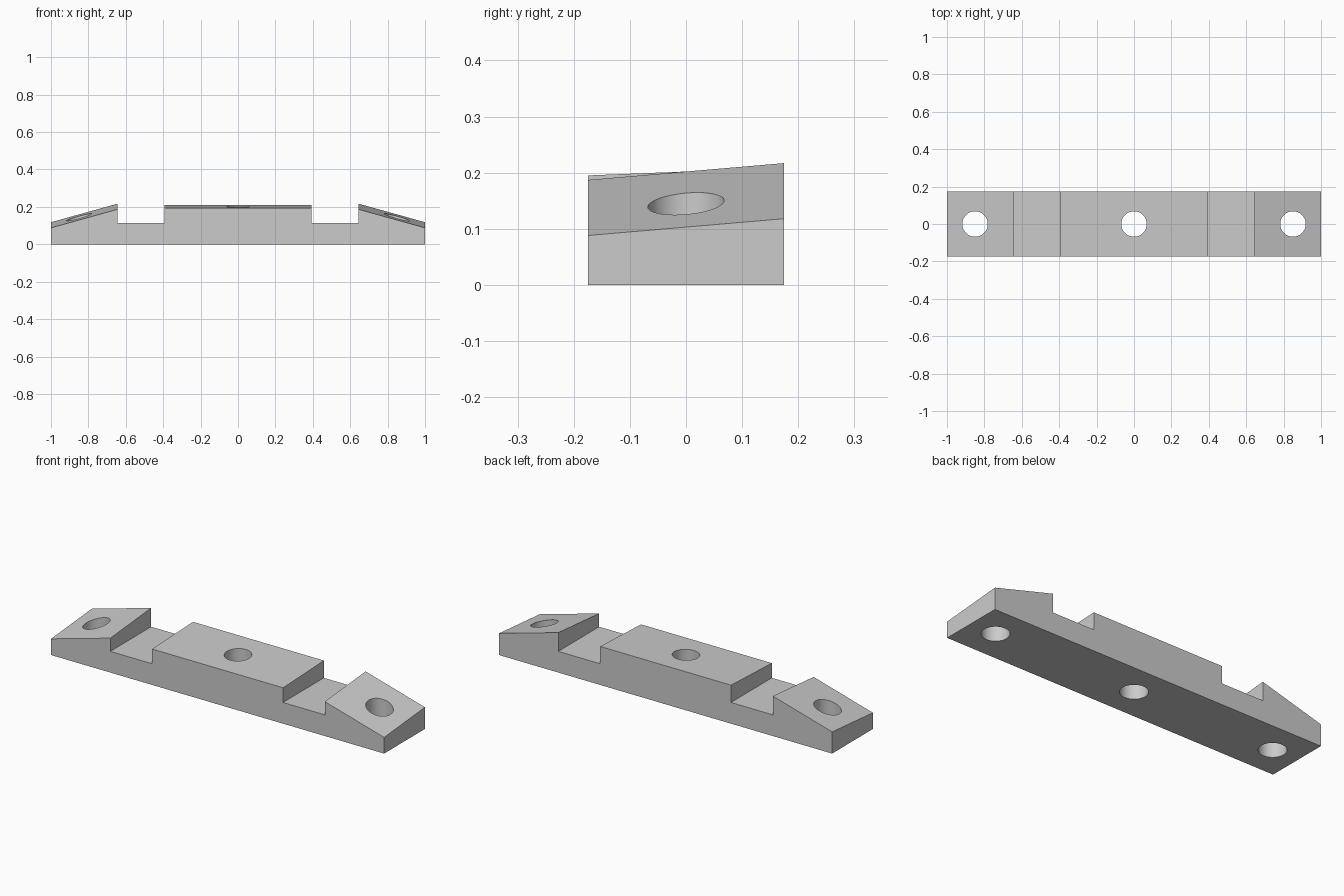
import bpy
import bmesh
import math

cube = bpy.data.objects.get("Cube")
if cube:
    bpy.data.objects.remove(cube, do_unlink=True)

HALF_DEPTH = 0.175
HOLE_RADIUS = 0.068
HOLE_SPACING = 0.85

grey = bpy.data.materials.new("grey")
grey.use_nodes = True
colour = (0.6, 0.6, 0.6, 1)
grey.diffuse_color = colour
grey.node_tree.nodes["Principled BSDF"].inputs["Base Color"].default_value = colour

# Right half of the outline: x, height at the front, height at the back
half = [
    (1.0, 0.0, 0.0),
    (1.0, 0.088, 0.118),      # outer edge of the tilted end pad
    (0.644, 0.187, 0.217),    # inner edge of the tilted end pad
    (0.644, 0.115, 0.115),    # flat notch
    (0.393, 0.115, 0.115),
    (0.393, 0.195, 0.209),    # raised centre pad
]
outline = half + [(-x, f, b) for x, f, b in reversed(half)]

# Bar body: front and back outlines joined by strips
bm = bmesh.new()
front = [bm.verts.new((x, -HALF_DEPTH, f)) for x, f, b in outline]
back = [bm.verts.new((x, HALF_DEPTH, b)) for x, f, b in outline]
bm.faces.new(front)
bm.faces.new(reversed(back))
for i in range(len(outline)):
    j = (i + 1) % len(outline)
    bm.faces.new((front[i], back[i], back[j], front[j]))
bmesh.ops.recalc_face_normals(bm, faces=bm.faces)
mesh = bpy.data.meshes.new("mounting_bar")
bm.to_mesh(mesh)
bm.free()
mesh.materials.append(grey)
bar = bpy.data.objects.new("mounting_bar", mesh)
bpy.context.collection.objects.link(bar)

# Three vertical through holes
cutters = []
for x in (-HOLE_SPACING, 0, HOLE_SPACING):
    bpy.ops.mesh.primitive_cylinder_add(vertices=64, radius=HOLE_RADIUS, depth=1, location=(x, 0, 0.1))
    cutter = bpy.context.object
    cutter.name = "hole_cutter"
    cutter.hide_render = True
    cutter.data.materials.append(grey)
    cutters.append(cutter)
    mod = bar.modifiers.new("hole", "BOOLEAN")
    mod.operation = "DIFFERENCE"
    mod.solver = "EXACT"
    mod.object = cutter

bpy.ops.object.select_all(action="DESELECT")
bar.select_set(True)
bpy.context.view_layer.objects.active = bar
for mod in list(bar.modifiers):
    bpy.ops.object.modifier_apply(modifier=mod.name)
for cutter in cutters:
    bpy.data.objects.remove(cutter, do_unlink=True)

# Smooth hole walls, sharp edges elsewhere
bpy.ops.object.shade_smooth_by_angle(angle=math.radians(12))
